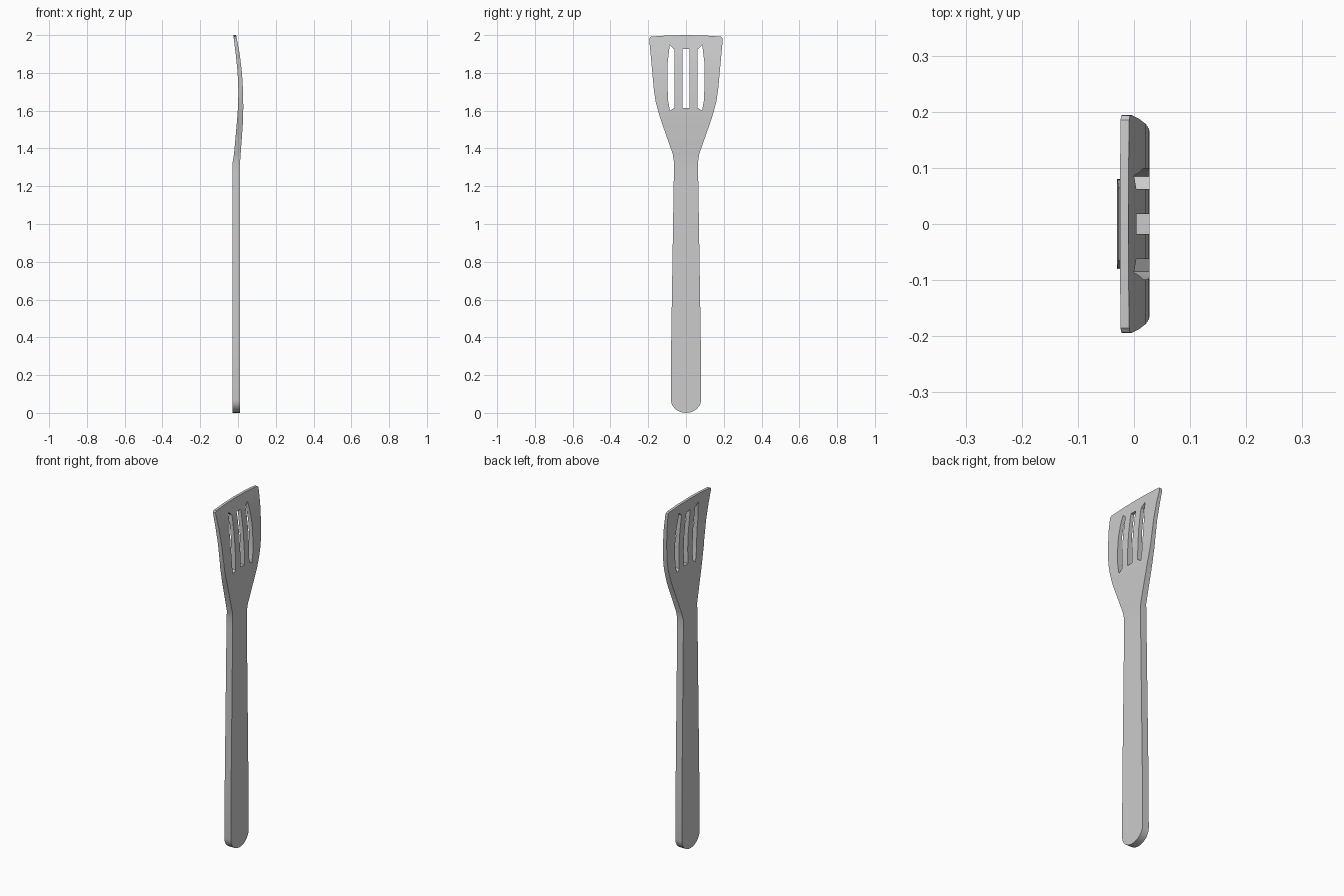
import bpy
import bmesh
from math import cos, sin, radians

cube = bpy.data.objects.get("Cube")
if cube:
    bpy.data.objects.remove(cube, do_unlink=True)

grey = bpy.data.materials.new("utensil grey")
grey.use_nodes = True
GREY = (0.6, 0.6, 0.6, 1)
grey.diffuse_color = GREY
grey.node_tree.nodes["Principled BSDF"].inputs["Base Color"].default_value = GREY


def prism(name, outline, x0, x1):
    """Extrude a (y, z) outline along x."""
    bm = bmesh.new()
    face = bm.faces.new([bm.verts.new((x0, y, z)) for y, z in outline])
    geom = bmesh.ops.extrude_face_region(bm, geom=[face])["geom"]
    moved = [g for g in geom if isinstance(g, bmesh.types.BMVert)]
    bmesh.ops.translate(bm, verts=moved, vec=(x1 - x0, 0, 0))
    bmesh.ops.recalc_face_normals(bm, faces=bm.faces)
    mesh = bpy.data.meshes.new(name)
    bm.to_mesh(mesh)
    bm.free()
    mesh.materials.append(grey)
    obj = bpy.data.objects.new(name, mesh)
    bpy.context.collection.objects.link(obj)
    return obj


# Half outline: rounded handle end, tapering grip, neck, flared blade
half = [(0.08 * sin(radians(a)), 0.07 * (1 - cos(radians(a)))) for a in range(15, 91, 15)]
half += [(0.078, 0.4), (0.064, 1.28), (0.064, 1.33), (0.07, 1.37), (0.133, 1.55),
         (0.148, 1.6), (0.161, 1.65), (0.17, 1.71), (0.18, 1.82), (0.194, 1.97),
         (0.193, 1.985), (0.185, 1.992), (0.1, 1.998)]
outline = [(0, 0)] + half + [(0, 2)] + [(-y, z) for y, z in reversed(half)]
spatula = prism("slotted_spatula", outline, 0, 1)

# Side profile of the bend: height, lower x, upper x
profile = [(0, -0.03, 0.011), (1.33, -0.028, 0.011), (1.37, -0.021, 0.014),
           (1.55, -0.005, 0.027), (1.62, 0, 0.028), (1.7, 0.002, 0.027),
           (1.8, -0.002, 0.021), (1.9, -0.012, 0.009), (2, -0.025, -0.01)]


def bend(z, side):
    for a, b in zip(profile, profile[1:]):
        if z <= b[0] + 1e-5:
            t = (z - a[0]) / (b[0] - a[0])
            return a[side] + t * (b[side] - a[side])
    return profile[-1][side]


bm = bmesh.new()
bm.from_mesh(spatula.data)
for z, _, _ in profile[1:-1]:
    bmesh.ops.bisect_plane(bm, geom=bm.verts[:] + bm.edges[:] + bm.faces[:],
                           dist=1e-5, plane_co=(0, 0, z), plane_no=(0, 0, 1))
for v in bm.verts:
    v.co.x = bend(v.co.z, 2 if v.co.x > 0.5 else 1)
bm.to_mesh(spatula.data)
bm.free()

# Three slots: a straight one between two mirrored, bowed ones
side_slot = [(0.062, 1.615), (0.085, 1.6), (0.094, 1.65), (0.099, 1.75),
             (0.099, 1.84), (0.086, 1.948), (0.062, 1.925)]
middle_slot = [(-0.018, 1.615), (0.018, 1.615), (0.018, 1.926), (-0.018, 1.926)]
slots = [middle_slot, side_slot, [(-y, z) for y, z in side_slot]]
bpy.context.view_layer.objects.active = spatula
spatula.select_set(True)
for slot in slots:
    cutter = prism("slot_cutter", slot, -0.2, 0.2)
    cutter.hide_render = True
    cut = spatula.modifiers.new("slot", 'BOOLEAN')
    cut.operation = 'DIFFERENCE'
    cut.solver = 'EXACT'
    cut.object = cutter
    bpy.ops.object.modifier_apply(modifier=cut.name)
    bpy.data.objects.remove(cutter, do_unlink=True)

# Smooth only the rounded rim; keep the bends and edges crisp
bpy.ops.object.shade_smooth_by_angle(angle=radians(20))
